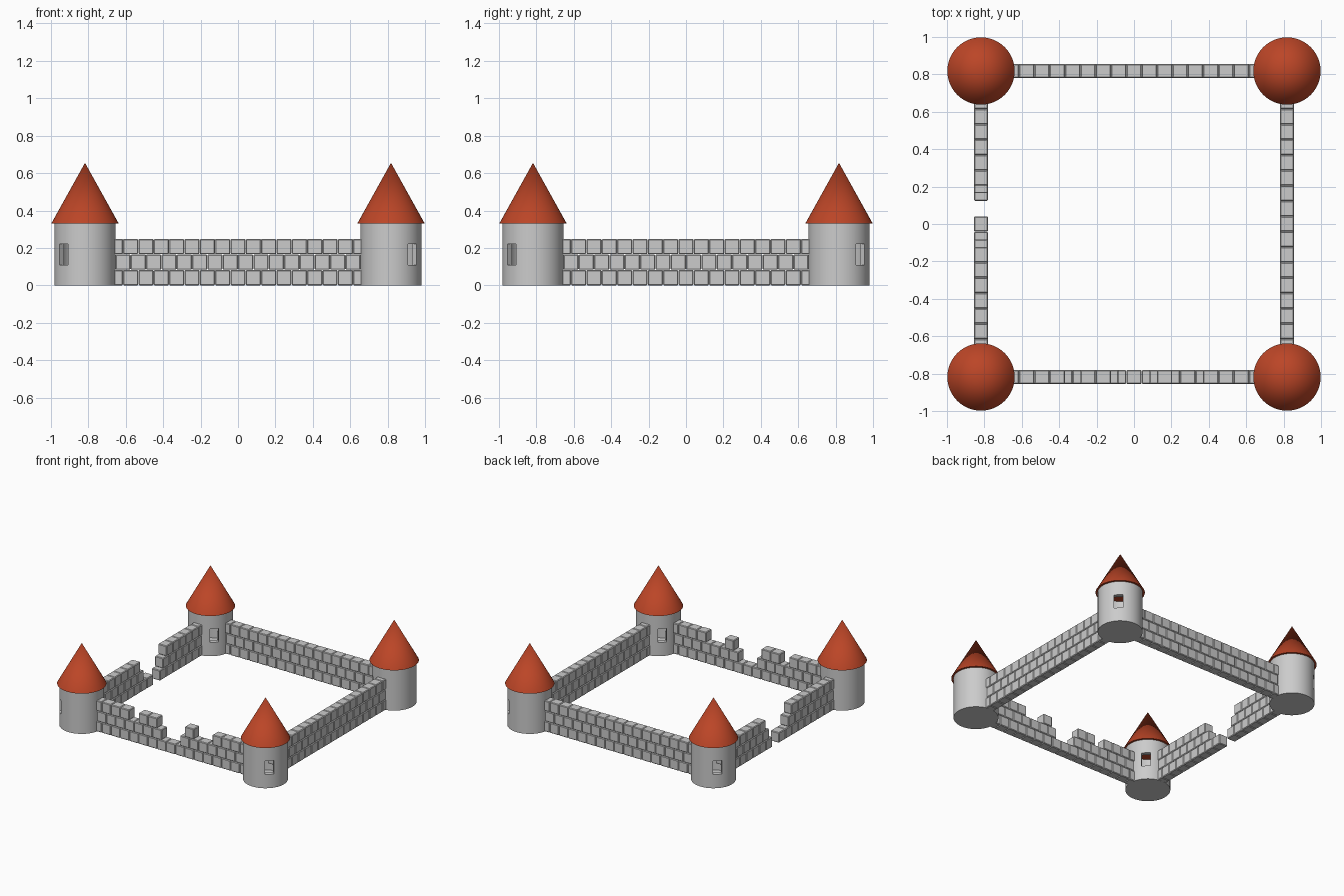
import bpy, bmesh, math
from mathutils import Matrix, Vector

if "Cube" in bpy.data.objects:
    bpy.data.objects.remove(bpy.data.objects["Cube"])

P, H, T = 0.082, 0.083, 0.075      # brick pitch, course height, wall thickness
C = 0.818                          # tower centre offset

roof_mat = bpy.data.materials.new("roof_red")
roof_mat.diffuse_color = (0.5, 0.06, 0.02, 1)
roof_mat.use_nodes = True
roof_mat.node_tree.nodes["Principled BSDF"].inputs["Base Color"].default_value = roof_mat.diffuse_color


def new_object(name, bm):
    bmesh.ops.recalc_face_normals(bm, faces=bm.faces)
    me = bpy.data.meshes.new(name)
    bm.to_mesh(me)
    bm.free()
    ob = bpy.data.objects.new(name, me)
    bpy.context.collection.objects.link(ob)
    return ob


def smooth(ob):
    bpy.ops.object.select_all(action='DESELECT')
    ob.select_set(True)
    bpy.context.view_layer.objects.active = ob
    bpy.ops.object.shade_smooth_by_angle(angle=math.radians(35))


def lathe(name, profile, steps=48):
    bm = bmesh.new()
    vs = [bm.verts.new((r, 0, z)) for r, z in profile]
    es = [bm.edges.new(p) for p in zip(vs, vs[1:])]
    bmesh.ops.spin(bm, geom=vs + es, cent=(0, 0, 0), axis=(0, 0, 1),
                   angle=2 * math.pi, steps=steps)
    bmesh.ops.remove_doubles(bm, verts=bm.verts, dist=1e-4)
    return new_object(name, bm)


def wall(name, loc, rot, missing=((), (), ())):
    """Running-bond wall; missing lists brick positions per course, in pitches."""
    bm = bmesh.new()
    for row in range(3):
        half = 0.5 * (row % 2)
        for k in range(-8 - row % 2, 9):
            pos = k + half
            if pos in missing[row]:
                continue
            m = Matrix.Translation((pos * P, 0, (row + 0.5) * H))
            bmesh.ops.create_cube(bm, size=1, matrix=m @ Matrix.Diagonal(
                (P - 0.001, T, H - 0.001, 1)))
    ob = new_object(name, bm)
    ob.location = loc
    ob.rotation_euler.z = rot
    bev = ob.modifiers.new("bevel", 'BEVEL')
    bev.width = 0.005
    bev.segments = 1
    return ob


# Brick walls, two of them ruined
wall("back_wall", (0, C, 0), 0)
wall("right_wall", (C, 0, 0), math.pi / 2)
wall("front_wall", (0, -C, 0), 0,
     ((), (-0.5, 0.5), (-4, -1, 0, 1, 3, 4)))
wall("left_wall", (-C, 0, 0), math.pi / 2,
     ((1,), (-0.5, 0.5, 1.5), (-1, 0, 1, 2)))

# Hollow corner towers with window openings along the diagonal, and cone roofs
for sx, xn in ((-1, "left"), (1, "right")):
    for sy, yn in ((-1, "front"), (1, "back")):
        loc = Vector((sx * C, sy * C, 0))
        tag = f"{yn}_{xn}"
        tower = lathe("tower_" + tag, [(0, 0), (0.164, 0), (0.164, 0.332),
                                       (0.13, 0.332), (0.13, 0.012), (0, 0.012)])
        tower.location = loc

        bm = bmesh.new()
        bmesh.ops.create_cube(bm, size=1, matrix=Matrix.Diagonal((0.5, 0.066, 0.11, 1)))
        cutter = new_object("window_cutter_" + tag, bm)
        cutter.location = loc + Vector((0, 0, 0.165))
        cutter.rotation_euler.z = math.atan2(sy, sx)
        cutter.hide_render = True
        cutter.hide_set(True)
        cut = tower.modifiers.new("window", 'BOOLEAN')
        cut.operation = 'DIFFERENCE'
        cut.solver = 'EXACT'
        cut.object = cutter
        smooth(tower)

        roof = lathe("roof_" + tag, [(0, 0.331), (0.18, 0.331), (0, 0.655)])
        roof.location = loc
        roof.data.materials.append(roof_mat)
        smooth(roof)
